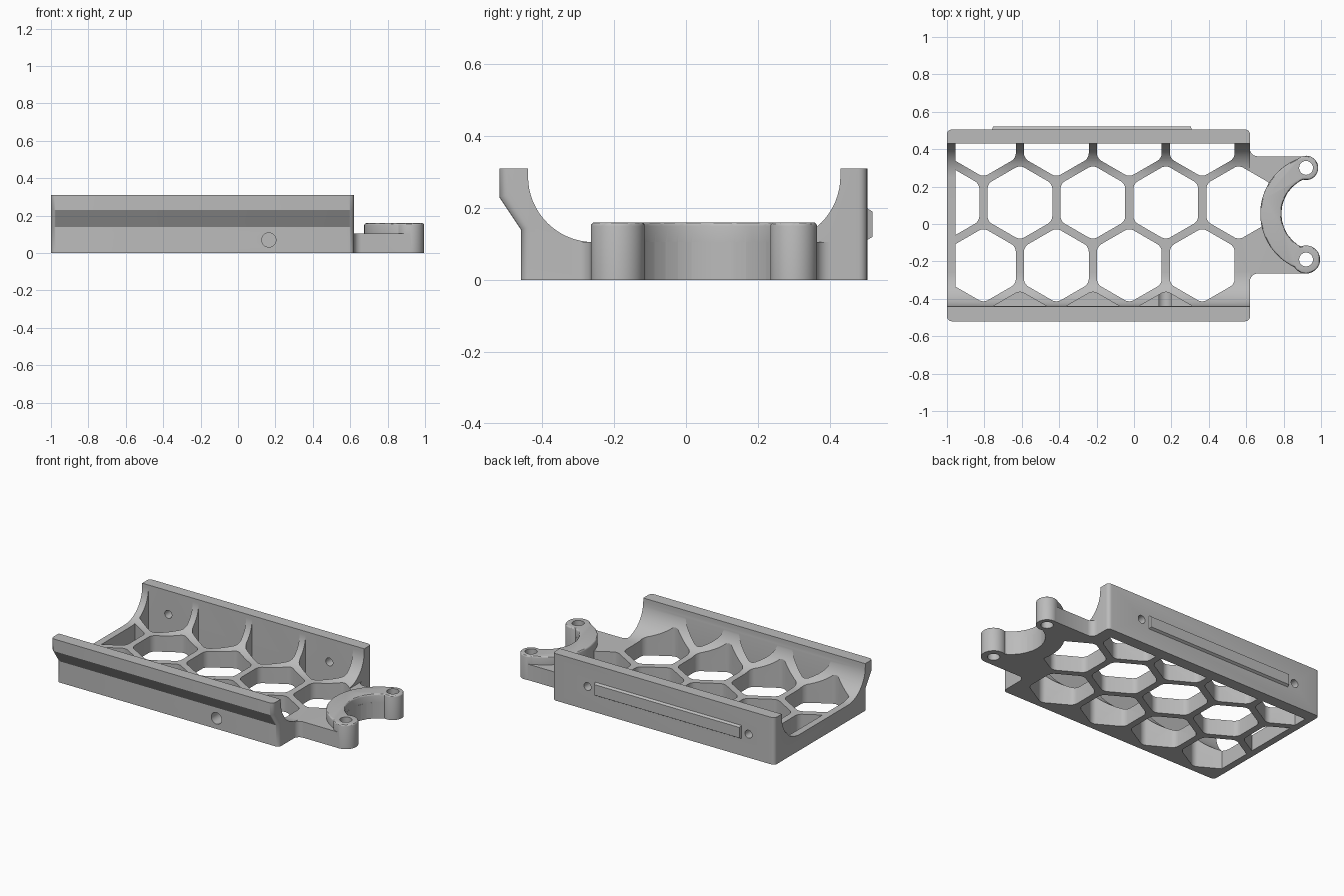
import bpy, bmesh
from math import sin, cos, pi, radians, atan2
from mathutils import Vector, Matrix

if "Cube" in bpy.data.objects:
    bpy.data.objects.remove(bpy.data.objects["Cube"])

grey = bpy.data.materials.new("light_grey")
grey.use_nodes = True
GREY = (0.5, 0.5, 0.5, 1)
grey.diffuse_color = GREY
grey.node_tree.nodes["Principled BSDF"].inputs["Base Color"].default_value = GREY

FLOOR, TOP, LEFT, RIGHT = 0.105, 0.31, -1.0, 0.62
RING = Vector((0.99, 0.055))
BOSSES = [((0.92, 0.30), 0.065), ((0.92, -0.19), 0.075)]


def arc(cx, cy, r, a0, a1, n=16):
    """Points along an arc, angles in degrees."""
    angles = [radians(a0 + (a1 - a0) * i / n) for i in range(n + 1)]
    return [(cx + r * cos(a), cy + r * sin(a)) for a in angles]


def prism(bm, pts, z0, z1):
    """Extrude a flat outline from z0 to z1."""
    face = bm.faces.new([bm.verts.new((x, y, z0)) for x, y in pts])
    res = bmesh.ops.extrude_face_region(bm, geom=[face])
    verts = [g for g in res["geom"] if isinstance(g, bmesh.types.BMVert)]
    bmesh.ops.translate(bm, verts=verts, vec=(0, 0, z1 - z0))


def finish(bm, name):
    bmesh.ops.recalc_face_normals(bm, faces=bm.faces[:])
    mesh = bpy.data.meshes.new(name)
    bm.to_mesh(mesh)
    bm.free()
    mesh.materials.append(grey)
    obj = bpy.data.objects.new(name, mesh)
    bpy.context.collection.objects.link(obj)
    return obj


def solid(name, pts, z0, z1):
    bm = bmesh.new()
    prism(bm, pts, z0, z1)
    return bm if name is None else finish(bm, name)


def bevel_top(bm, z, width):
    edges = [e for e in bm.edges if all(abs(v.co.z - z) < 1e-5 for v in e.verts)]
    bmesh.ops.bevel(bm, geom=edges, offset=width, segments=3, profile=0.5, affect='EDGES')


def combine(target, tool, operation):
    """Apply a boolean and discard the tool."""
    mod = target.modifiers.new("boolean", 'BOOLEAN')
    mod.operation, mod.object, mod.solver = operation, tool, 'EXACT'
    dg = bpy.context.evaluated_depsgraph_get()
    dg.update()
    mesh = bpy.data.meshes.new_from_object(target.evaluated_get(dg))
    target.modifiers.clear()
    target.data = mesh
    bpy.data.objects.remove(tool)


def hex_cells(name, centres, z0, z1):
    """Rounded hexagon prisms, trimmed to the inside of the tray."""
    total = bmesh.new()
    for cx, cy in centres:
        bm = solid(None, arc(cx, cy, 0.2, 30, 330, 5), z0, z1)
        upright = [e for e in bm.edges if abs(e.verts[0].co.z - e.verts[1].co.z) > 0.01]
        bmesh.ops.bevel(bm, geom=upright, offset=0.026, segments=5, profile=0.5, affect='EDGES')
        for co, no in [((-0.955, 0, 0), (-1, 0, 0)), ((0, 0.43, 0), (0, 1, 0)),
                       ((0, -0.438, 0), (0, -1, 0))]:
            bmesh.ops.bisect_plane(bm, geom=bm.verts[:] + bm.edges[:] + bm.faces[:],
                                   plane_co=co, plane_no=no, clear_outer=True)
            bmesh.ops.holes_fill(bm, edges=[e for e in bm.edges if e.is_boundary])
        part = bpy.data.meshes.new("cell")
        bm.to_mesh(part)
        bm.free()
        total.from_mesh(part)
        bpy.data.meshes.remove(part)
    return finish(total, name)


def drill(target, centre, r, depth, axis):
    bm = bmesh.new()
    rot = Matrix.Rotation(pi / 2, 4, 'X') if axis == 'Y' else Matrix()
    bmesh.ops.create_cone(bm, cap_ends=True, segments=32, radius1=r, radius2=r,
                          depth=depth, matrix=Matrix.Translation(centre) @ rot)
    combine(target, finish(bm, "drill"), 'DIFFERENCE')


# Tray: side profile swept along x, with rounded end corners
fillet = 0.183
profile = [(-0.46, 0), (0.505, 0), (0.505, TOP), (0.43, TOP)]
profile += arc(0.43 - fillet, FLOOR + fillet, fillet, 0, -90)
profile += arc(-0.44 + fillet, FLOOR + fillet, fillet, 270, 180)
profile += [(-0.44, TOP), (-0.52, TOP), (-0.52, 0.23), (-0.46, 0.14)]
bm = solid(None, profile, LEFT, RIGHT)
bm.transform(Matrix(((0, 0, 1, 0), (1, 0, 0, 0), (0, 1, 0, 0), (0, 0, 0, 1))))
bmesh.ops.recalc_face_normals(bm, faces=bm.faces[:])
corners = [e for e in bm.edges
           if abs(e.verts[0].co.x - e.verts[1].co.x) < 1e-5
           and abs(e.verts[0].co.z - e.verts[1].co.z) > 0.01
           and all(v.co.y > 0.5 or v.co.y < -0.455 for v in e.verts)]
bmesh.ops.bevel(bm, geom=corners, offset=0.025, segments=5, profile=0.5, affect='EDGES')
tray = finish(bm, "tray")

# Shelf reaching out to the clamp, with fillets against the tray
shelf = [(0.5, -0.305)] + arc(0.66, -0.305, 0.04, 180, 90, 6)
shelf += [(0.92, -0.265), (0.92, 0.362)] + arc(0.66, 0.402, 0.04, 270, 180, 6)
shelf += [(0.5, 0.402)]
combine(tray, solid("shelf", shelf, 0, FLOOR), 'UNION')
drill(tray, (RING.x, RING.y, 0.1), 0.202, 1, 'Z')

# Honeycomb openings through the floor and shallow pockets by the front wall
pitch, row = 0.39, 0.336
cells = [(-1.0 + pitch * i, 0.115) for i in range(5)]
cells = cells[:1] + [(x, y) for x, y in cells[1:]]
cells += [(-0.805 + pitch * i, 0.115 + s * row) for i in range(4) for s in (-1, 1)]
combine(tray, hex_cells("openings", cells, -0.1, 0.5), 'DIFFERENCE')
pockets = [(-0.61 + pitch * i, 0.115 - 2 * row) for i in range(3)]
combine(tray, hex_cells("pockets", pockets, 0.09, 0.5), 'DIFFERENCE')

# Raised C-shaped clamp
a0, a1 = [atan2(c[1] - RING.y, c[0] - RING.x) * 180 / pi % 360 for c, r in BOSSES]
clamp = arc(*RING, 0.315, a0, a1, 48) + arc(*RING, 0.202, a1, a0, 48)
bm = solid(None, clamp, 0, 0.16)
bevel_top(bm, 0.16, 0.01)
combine(tray, finish(bm, "clamp"), 'UNION')
for centre, r in BOSSES:
    bm = solid(None, arc(*centre, r, 0, 352.5, 47), 0, 0.16)
    bevel_top(bm, 0.16, 0.01)
    combine(tray, finish(bm, "boss"), 'UNION')
for centre, r in BOSSES:
    drill(tray, (*centre, 0.1), 0.037, 1, 'Z')

# Screw holes in the walls
for x in (-0.81, 0.365):
    drill(tray, (x, 0.47, 0.155), 0.026, 0.2, 'Y')
drill(tray, (0.165, -0.45, 0.07), 0.038, 0.2, 'Y')

# Chamfered rail on the back wall
bm = bmesh.new()
bmesh.ops.create_cube(bm, size=1)
for v in bm.verts:
    outer = v.co.y > 0
    inset = 0.012 if outer else 0
    v.co = (-0.225 + (1 if v.co.x > 0 else -1) * (0.535 - inset / 2),
            0.52 if outer else 0.5,
            0.155 + (1 if v.co.z > 0 else -1) * (0.047 - inset))
rail = finish(bm, "back_rail")

# Smooth the curved faces, keep edges crisp
bpy.ops.object.select_all(action='DESELECT')
for obj in (tray, rail):
    obj.select_set(True)
bpy.context.view_layer.objects.active = tray
bpy.ops.object.shade_smooth_by_angle(angle=radians(30))
